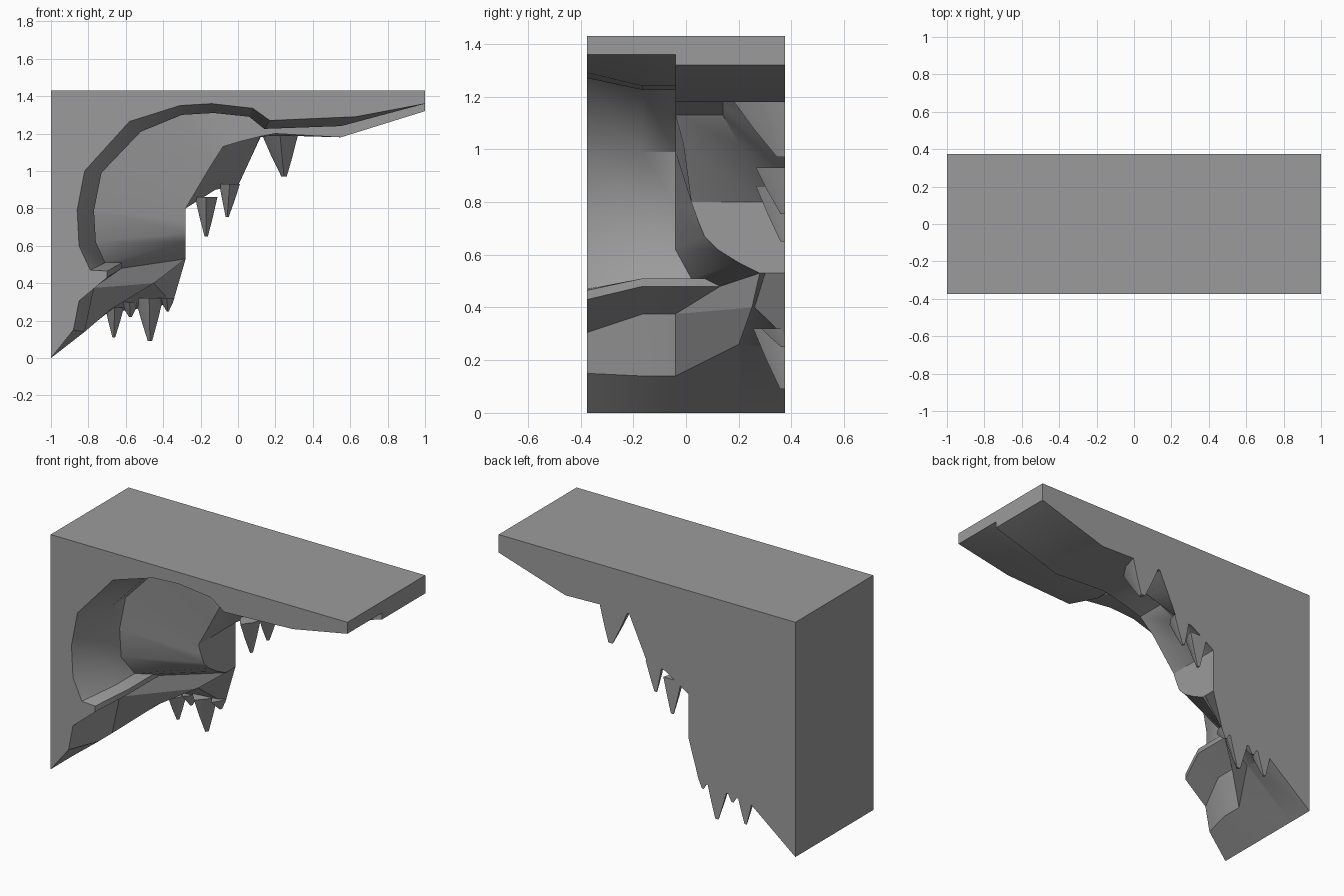
import bpy, bmesh, math

cube = bpy.data.objects.get("Cube")
if cube:
    bpy.data.objects.remove(cube)

TOP, BACK = 1.43, 0.375

rock = bpy.data.materials.new("grey rock")
rock.use_nodes = True
colour = (0.33, 0.33, 0.33, 1)
rock.diffuse_color = colour
rock.node_tree.nodes["Principled BSDF"].inputs["Base Color"].default_value = colour


def make_object(name, bm, angle):
    bmesh.ops.remove_doubles(bm, verts=bm.verts, dist=0.0005)
    bmesh.ops.recalc_face_normals(bm, faces=bm.faces)
    mesh = bpy.data.meshes.new(name)
    bm.to_mesh(mesh)
    bm.free()
    mesh.materials.append(rock)
    obj = bpy.data.objects.new(name, mesh)
    bpy.context.collection.objects.link(obj)
    bpy.ops.object.select_all(action="DESELECT")
    obj.select_set(True)
    bpy.context.view_layer.objects.active = obj
    bpy.ops.object.shade_smooth_by_angle(angle=math.radians(angle))
    return obj


def loft(name, rings, angle=30):
    """Skin closed rings of equal length and cap both ends."""
    bm = bmesh.new()
    rows = [[bm.verts.new(p) for p in ring] for ring in rings]
    for a, b in zip(rows, rows[1:]):
        for i in range(len(a)):
            j = (i + 1) % len(a)
            bm.faces.new((a[i], a[j], b[j], b[i]))
    bm.faces.new(rows[0])
    bm.faces.new(rows[-1])
    return make_object(name, bm, angle)


def section(profile, depth):
    """Place an (x, z) profile at one depth, or one depth per point."""
    depths = depth if isinstance(depth, list) else [depth] * len(profile)
    ring = [(x, y, z) for (x, z), y in zip(profile, depths)]
    return ring + [(-1, depths[-1], TOP), (1, depths[0], TOP)]


# Outlines run from the overhang tip, round the hollow, to the foot
mouth = [(1, 1.36), (.63, 1.29), (.17, 1.27), (.08, 1.335), (-.14, 1.36),
         (-.31, 1.35), (-.58, 1.265), (-.82, 1), (-.86, .79), (-.85, .6),
         (-.79, .47), (-.7, .465), (-.7, .43), (-.85, .305), (-.88, .15), (-1, 0)]
throat = [(1, 1.36), (.55, 1.24), (.14, 1.225), (.06, 1.29), (-.13, 1.31),
          (-.3, 1.3), (-.52, 1.21), (-.73, .99), (-.77, .79), (-.76, .62),
          (-.71, .51), (-.62, .51), (-.62, .48), (-.77, .375), (-.82, .14), (-1, 0)]
ridge = [(1, 1.32), (.55, 1.18), (.2, 1.2), (.12, 1.185), (.02, 1.16),
         (-.08, 1.13), (-.15, 1.02), (-.28, .8), (-.28, .73), (-.28, .67),
         (-.28, .62), (-.28, .57), (-.28, .53), (-.45, .4), (-.68, .26), (-1, 0)]
rear = [(1, 1.32), (.55, 1.18), (.2, 1.19), (.12, 1.18), (.06, 1.05),
        (0, .92), (-.12, .9), (-.28, .8), (-.28, .73), (-.28, .67),
        (-.28, .62), (-.28, .57), (-.28, .53), (-.35, .29), (-.7, .24), (-1, 0)]

throat_y = [-.04] * 10 + [.02, .07, .13, -.04, -.04, -.04]
ridge_y = [-.04] * 6 + [-.01, .02, .045, .07, .12, .2, .28, .25, .2, .2]
shelf_y = [.14] * 6 + [.2, .28, .28, .28, .28, .29, .3, .26, .21, .21]

loft("rock_overhang", [
    section(mouth, -BACK), section(throat, -.165), section(throat, throat_y),
    section(ridge, ridge_y), section(ridge, shelf_y), section(rear, BACK)])


# Hanging spikes, flat against the rear face
def spike(name, left, right, root, tip_x, tip, reach):
    def ring(t, drop):
        x0, x1 = (s + (tip_x - s) * t for s in (left, right))
        mid, z = (x0 + x1) / 2, root + (tip - root) * drop
        y = BACK - reach * (1 - t)
        return [(x0, BACK, z), (x0 * .7 + mid * .3, (y + BACK) / 2, z), (mid, y, z),
                (x1 * .7 + mid * .3, (y + BACK) / 2, z), (x1, BACK, z)]
    loft(name, [ring(0, 0), ring(.4, .5), ring(.85, 1)])


spikes = [(.13, .32, 1.19, .25, .97, .2), (-.1, .01, .93, -.06, .755, .11),
          (-.23, -.11, .86, -.17, .65, .11), (-.42, -.34, .32, -.375, .25, .09),
          (-.55, -.4, .32, -.47, .09, .12), (-.63, -.53, .3, -.575, .22, .08),
          (-.71, -.61, .27, -.665, .11, .1)]
for i, dims in enumerate(spikes):
    spike(f"hanging_spike_{i + 1}", *dims)
